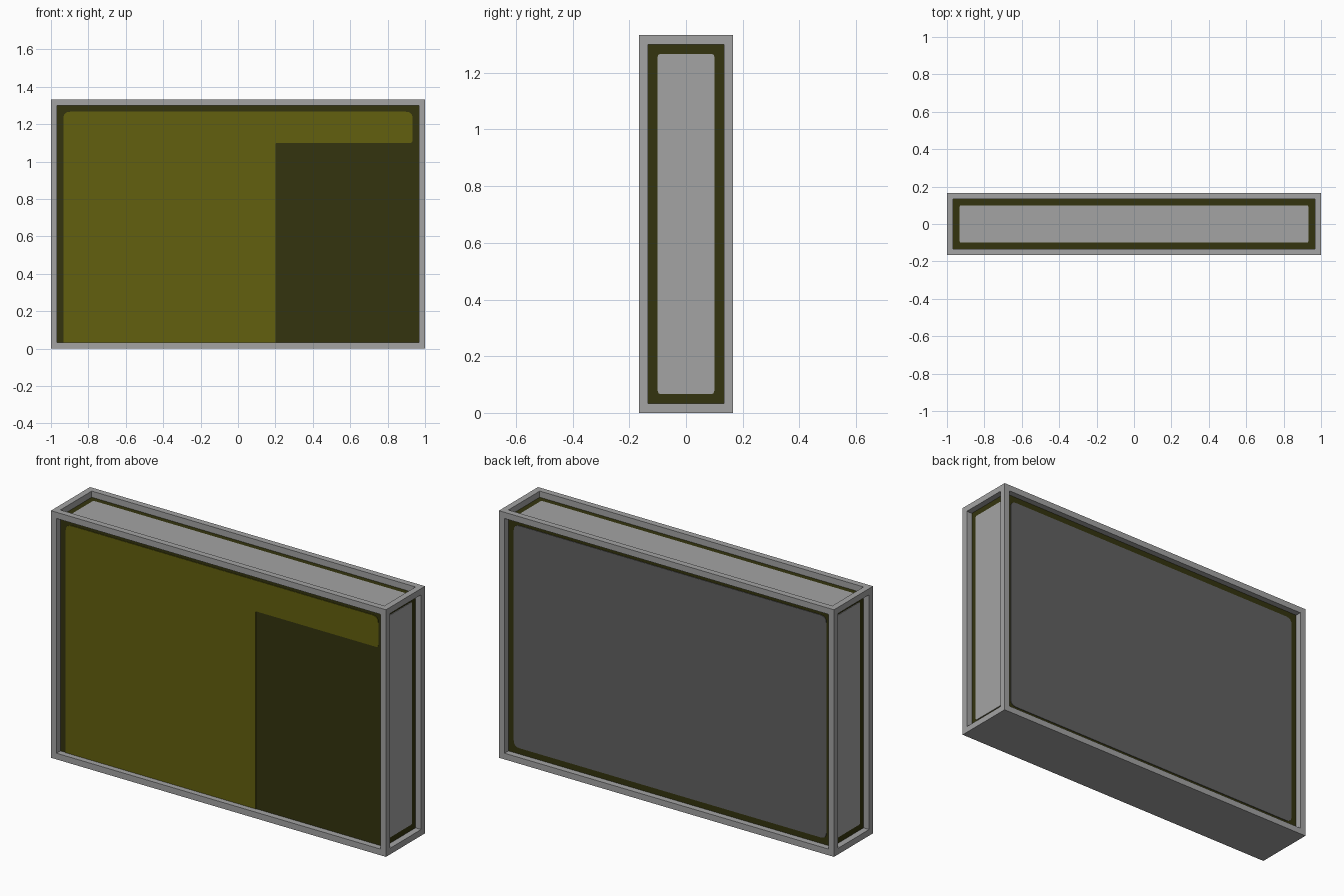
import bpy, bmesh, math
from mathutils import Vector, Matrix

if "Cube" in bpy.data.objects:
    bpy.data.objects.remove(bpy.data.objects["Cube"])

W, D, H, T = 1.0, 1 / 6, 4 / 3, 1 / 30   # half width, half depth, height, bar size


def material(name, rgb):
    m = bpy.data.materials.new(name)
    m.diffuse_color = (*rgb, 1)
    m.use_nodes = True
    m.node_tree.nodes["Principled BSDF"].inputs["Base Color"].default_value = m.diffuse_color
    return m


GRAY = material("light gray", (0.37, 0.37, 0.37))
DARK_GRAY = material("dark gray", (0.12, 0.12, 0.12))
OLIVE = material("olive", (0.123, 0.117, 0.0045))
DARK_OLIVE = material("dark olive", (0.034, 0.034, 0.0045))


def finish(name, bm, mat):
    bmesh.ops.recalc_face_normals(bm, faces=bm.faces)
    me = bpy.data.meshes.new(name)
    bm.to_mesh(me)
    bm.free()
    me.materials.append(mat)
    ob = bpy.data.objects.new(name, me)
    bpy.context.collection.objects.link(ob)
    return ob


def box(name, lo, hi, mat):
    lo, hi = Vector(lo), Vector(hi)
    bm = bmesh.new()
    bmesh.ops.create_cube(bm, size=1, matrix=Matrix.Translation((lo + hi) / 2)
                          @ Matrix.Diagonal((*(hi - lo), 1)))
    return finish(name, bm, mat)


def rounded(corners):
    """Outline from (u, v, radius) corners, each replaced by a short curve."""
    pts, n = [], len(corners)
    for i, (u, v, r) in enumerate(corners):
        p = Vector((u, v))
        if r == 0:
            pts.append(p)
            continue
        a = p + (Vector(corners[i - 1][:2]) - p).normalized() * r
        b = p + (Vector(corners[(i + 1) % n][:2]) - p).normalized() * r
        for k in range(5):
            t = k / 4
            pts.append(a * (1 - t) ** 2 + p * 2 * t * (1 - t) + b * t * t)
    return pts


def plate(name, corners, place, out, mat, thick=0.003):
    bm = bmesh.new()
    f = bm.faces.new([bm.verts.new(place(*p)) for p in rounded(corners)])
    ret = bmesh.ops.extrude_face_region(bm, geom=[f])
    bmesh.ops.translate(bm, vec=Vector(out) * thick,
                        verts=[g for g in ret["geom"] if isinstance(g, bmesh.types.BMVert)])
    return finish(name, bm, mat)


def rect(u0, u1, v0, v1, r):
    return [(u0, v0, r), (u1, v0, r), (u1, v1, r), (u0, v1, r)]


# Inner dark body and solid base
box("inner_body", (-W + T, -D + T, T), (W - T, D - T, H - T), DARK_OLIVE)
box("base", (-W, -D, 0), (W, D, T), GRAY)

# Frame: four posts and four top rails
for sx, side in ((-1, "left"), (1, "right")):
    x0, x1 = sorted((sx * W, sx * (W - T)))
    for sy, end in ((-1, "front"), (1, "back")):
        y0, y1 = sorted((sy * D, sy * (D - T)))
        box(f"post_{end}_{side}", (x0, y0, T), (x1, y1, H), GRAY)
    box(f"top_rail_{side}", (x0, -D + T, H - T), (x1, D - T, H), GRAY)
for sy, end in ((-1, "front"), (1, "back")):
    y0, y1 = sorted((sy * D, sy * (D - T)))
    box(f"top_rail_{end}", (-W + T, y0, H - T), (W - T, y1, H), GRAY)

# Panels lying on the inner body
xi, yi, z0, z1 = W - 2 * T, D - 2 * T, 2 * T, H - 2 * T
front = [(-xi, T, 0), (0.2, T, 0), (0.2, 1.1, 0.008), (xi, 1.1, 0.015),
         (xi, z1, 0.035), (-xi, z1, 0.035)]
plate("front_panel", front, lambda u, v: (u, -D + T, v), (0, -1, 0), OLIVE)
plate("back_panel", rect(-xi, xi, z0, z1, 0.035),
      lambda u, v: (u, D - T, v), (0, 1, 0), DARK_GRAY)
plate("top_panel", rect(-xi, xi, -yi, yi, 0.012),
      lambda u, v: (u, v, H - T), (0, 0, 1), GRAY)
for s, side in ((-1, "left"), (1, "right")):
    plate(f"{side}_panel", rect(-yi, yi, z0, z1, 0.012),
          lambda u, v, s=s: (s * (W - T), u, v), (s, 0, 0), GRAY)
